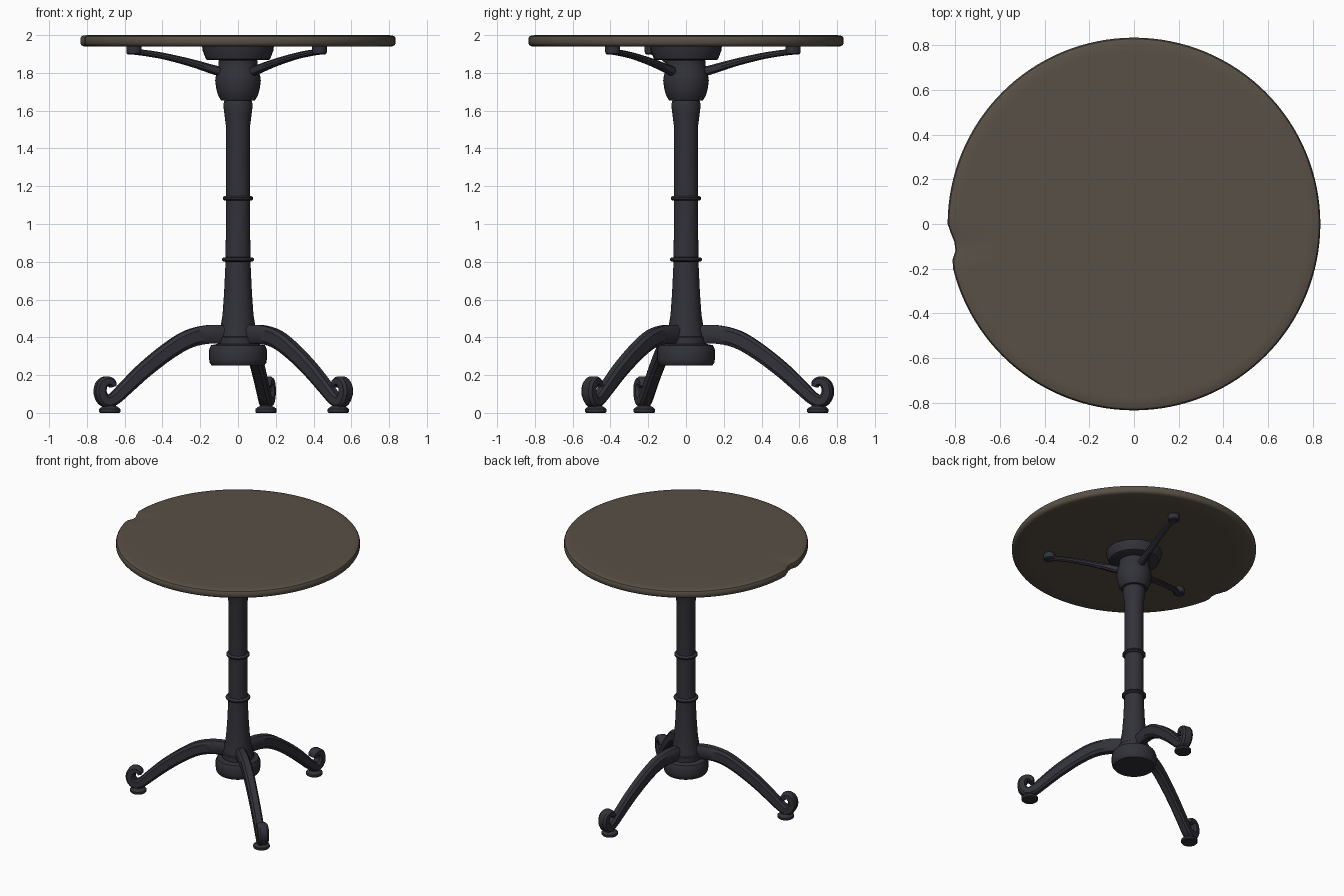
import bpy, bmesh, math
from mathutils import Vector

if "Cube" in bpy.data.objects:
    bpy.data.objects.remove(bpy.data.objects["Cube"])


def material(name, rgb):
    m = bpy.data.materials.new(name)
    m.diffuse_color = (*rgb, 1)
    m.use_nodes = True
    m.node_tree.nodes["Principled BSDF"].inputs["Base Color"].default_value = m.diffuse_color
    return m


WOOD = material("brown_wood", (0.098, 0.08, 0.061))
IRON = material("dark_iron", (0.031, 0.031, 0.041))
ANGLES = [math.radians(a) for a in (78, 198, 318)]


def finish(name, bm, mat, angle=35):
    bmesh.ops.recalc_face_normals(bm, faces=bm.faces)
    me = bpy.data.meshes.new(name)
    bm.to_mesh(me)
    bm.free()
    me.materials.append(mat)
    ob = bpy.data.objects.new(name, me)
    bpy.context.collection.objects.link(ob)
    bpy.ops.object.select_all(action='DESELECT')
    ob.select_set(True)
    bpy.context.view_layer.objects.active = ob
    bpy.ops.object.shade_smooth_by_angle(angle=math.radians(angle))
    return ob


def skin(bm, rings):
    """Join closed loops of points into a capped tube."""
    loops = [[bm.verts.new(p) for p in ring] for ring in rings]
    n = len(loops[0])
    for a, b in zip(loops, loops[1:]):
        for i in range(n):
            j = (i + 1) % n
            bm.faces.new((a[i], a[j], b[j], b[i]))
    bm.faces.new(loops[0][::-1])
    bm.faces.new(loops[-1])


def lathe(bm, profile, segs=32, cx=0.0):
    skin(bm, [[(cx + r * math.cos(2 * math.pi * i / segs),
                r * math.sin(2 * math.pi * i / segs), z)
               for i in range(segs)] for r, z in profile])


def smooth_path(pts, steps=4):
    """Catmull-Rom interpolation through (r, z, half height, half width)."""
    p = [Vector(q) for q in pts]
    p = [2 * p[0] - p[1]] + p + [2 * p[-1] - p[-2]]
    out = []
    for a, b, c, d in zip(p, p[1:], p[2:], p[3:]):
        for k in range(steps):
            t = k / steps
            out.append(0.5 * (2 * b + (c - a) * t + (2 * a - 5 * b + 4 * c - d) * t * t
                              + (3 * b - a - 3 * c + d) * t ** 3))
    return out + [p[-2]]


def sweep(bm, pts, section):
    """Sweep a unit section along a path lying in the xz plane."""
    path = smooth_path(pts)
    rings = []
    for i, q in enumerate(path):
        t = path[min(i + 1, len(path) - 1)] - path[max(i - 1, 0)]
        t = Vector((t[0], t[1])).normalized()
        rings.append([(q[0] - t.y * v * q[2], u * q[3], q[1] + t.x * v * q[2])
                      for u, v in section])
    skin(bm, rings)


def around(ob):
    """Repeat a radial part at the three support angles."""
    ob.rotation_euler.z = ANGLES[0]
    for k, a in enumerate(ANGLES[1:], 2):
        c = ob.copy()
        c.name = f"{ob.name}_{k}"
        c.rotation_euler.z = a
        bpy.context.collection.objects.link(c)


# Round table top with softened rim and a chipped spot on the left edge
bm = bmesh.new()
lathe(bm, [(0.70, 1.94), (0.815, 1.94), (0.828, 1.946), (0.835, 1.957), (0.835, 1.982),
           (0.829, 1.993), (0.815, 1.999), (0.78, 2.0), (0.65, 2.0)], 128)
for v in bm.verts:
    r = math.hypot(v.co.x, v.co.y)
    a = math.degrees(math.atan2(v.co.y, v.co.x)) % 360
    if r > 0.77 and 180 < a < 192:
        dip = min((a - 180) / 6.5, (192 - a) / 4, 1)
        s = 1 - 0.036 * dip * (r - 0.70) / 0.135
        v.co.x *= s
        v.co.y *= s
        if v.co.z > 1.975:
            v.co.z -= 0.008 * dip
finish("table_top", bm, WOOD)

# Turned column with flared foot and swelling head
bm = bmesh.new()
lathe(bm, [(0.095, 0.34), (0.105, 0.39), (0.094, 0.43), (0.09, 0.47), (0.082, 0.52),
           (0.074, 0.63), (0.066, 0.80), (0.064, 1.0), (0.064, 1.52), (0.072, 1.58),
           (0.078, 1.63), (0.072, 1.655), (0.07, 1.67)])
finish("column", bm, IRON)

# Heavy base hub
bm = bmesh.new()
lathe(bm, [(0.138, 0.25), (0.15, 0.265), (0.153, 0.285), (0.153, 0.335), (0.143, 0.358),
           (0.108, 0.365), (0.108, 0.40), (0.095, 0.41)])
finish("base_hub", bm, IRON)

# Column rings
for name, z, r in (("lower_ring", 0.812, 0.084), ("upper_ring", 1.136, 0.08)):
    bm = bmesh.new()
    lathe(bm, [(0.062, z - 0.013), (r - 0.006, z - 0.01), (r, z - 0.004), (r, z + 0.004),
               (r - 0.006, z + 0.01), (0.062, z + 0.013)])
    finish(name, bm, IRON)

# Bulb under the top
bm = bmesh.new()
lathe(bm, [(0.09, 1.655), (0.105, 1.68), (0.115, 1.715), (0.121, 1.76), (0.117, 1.785),
           (0.108, 1.82), (0.103, 1.845), (0.103, 1.865), (0.09, 1.88)])
finish("head_bulb", bm, IRON)

# Mounting plate
bm = bmesh.new()
lathe(bm, [(0.16, 1.868), (0.17, 1.873), (0.188, 1.92), (0.19, 1.942)])
finish("mounting_plate", bm, IRON)

# Curved legs, each ending in an upturned scroll on a round foot pad
bevelled = [(1, -.6), (1, .6), (.6, 1), (-.6, 1), (-1, .6), (-1, -.6), (-.6, -1), (.6, -1)]
bm = bmesh.new()
sweep(bm, [(.05, .413, .05, .034), (.16, .416, .049, .034), (.275, .391, .047, .034),
           (.39, .326, .044, .033), (.52, .228, .041, .032), (.62, .138, .037, .032),
           (.69, .075, .033, .033), (.738, .062, .032, .036), (.766, .10, .03, .038),
           (.762, .145, .028, .038), (.735, .168, .025, .036), (.706, .16, .022, .033),
           (.697, .139, .016, .03)], bevelled)
around(finish("leg", bm, IRON))

bm = bmesh.new()
lathe(bm, [(0.052, 0), (0.057, 0.006), (0.057, 0.02), (0.048, 0.028), (0.034, 0.036),
           (0.03, 0.06)], 20, 0.714)
around(finish("foot_pad", bm, IRON))

# Slim bracing arms under the top with round fixing bosses
circle = [(math.cos(k * math.pi / 5), math.sin(k * math.pi / 5)) for k in range(10)]
bm = bmesh.new()
sweep(bm, [(.07, 1.80, .027, .025), (.14, 1.818, .025, .024), (.26, 1.853, .021, .022),
           (.40, 1.886, .018, .02), (.50, 1.903, .017, .02), (.58, 1.912, .016, .02)], circle)
around(finish("support_arm", bm, IRON))

bm = bmesh.new()
lathe(bm, [(0.03, 1.897), (0.038, 1.903), (0.04, 1.915), (0.04, 1.942)], 16, 0.58)
around(finish("arm_boss", bm, IRON))
